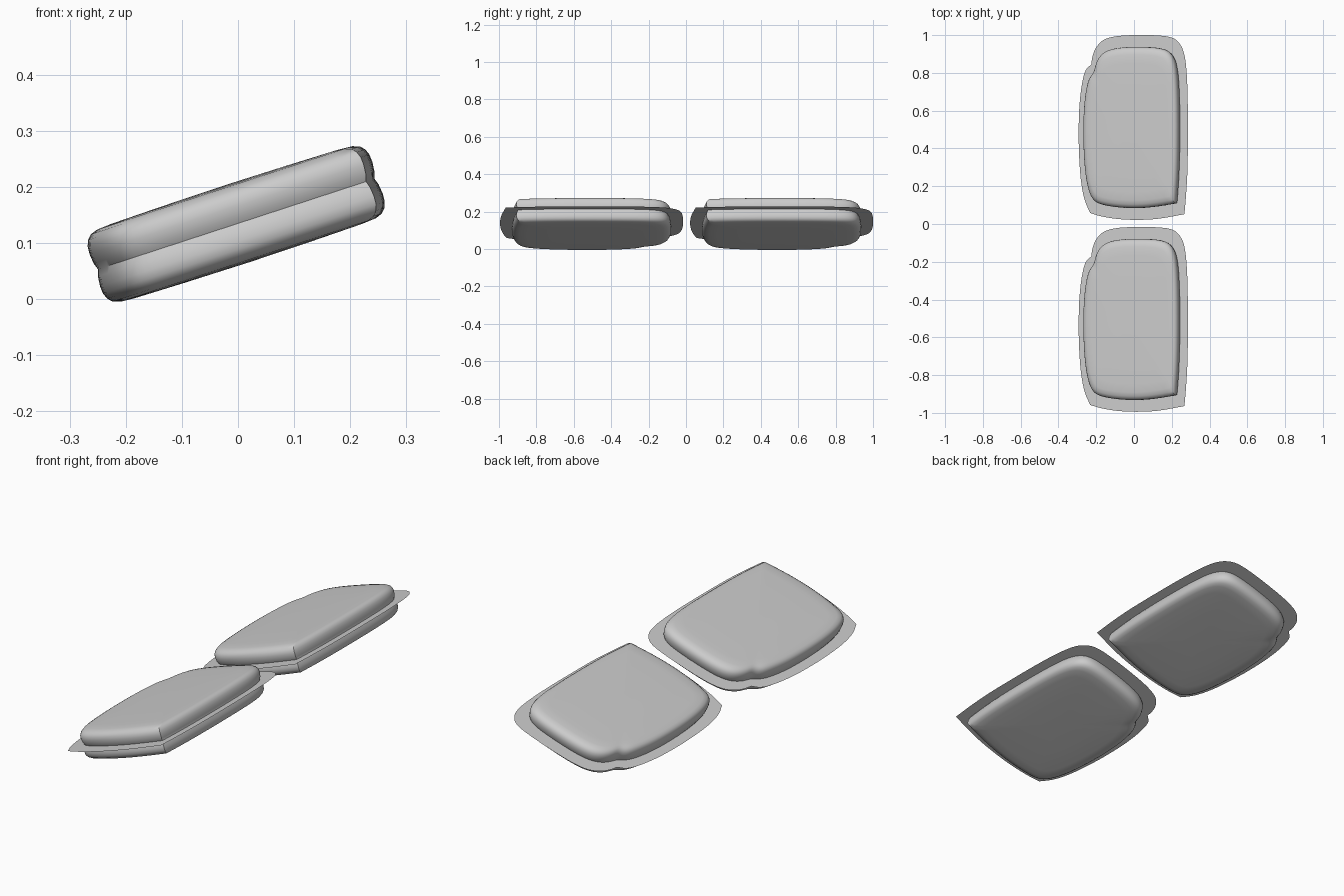
import bpy, bmesh, math
from mathutils import Vector, Matrix

if "Cube" in bpy.data.objects:
    bpy.data.objects.remove(bpy.data.objects["Cube"])

TILT = math.radians(18.1)
CY, CZ = 0.508, 0.135

mat = bpy.data.materials.new("plain grey")
mat.diffuse_color = (0.6, 0.6, 0.6, 1)
mat.use_nodes = True
mat.node_tree.nodes["Principled BSDF"].inputs["Base Color"].default_value = mat.diffuse_color

# Seam outline seen from above, in three runs that meet at sharp corners
RUNS = [
    [(-.226, .845), (-.255, .815), (-.272, .76), (-.285, .67), (-.292, .56), (-.292, .4),
     (-.282, .24), (-.262, .13), (-.232, .058)],
    [(-.232, .058), (-.17, .04), (-.08, .026), (.02, .022), (.13, .028), (.267, .052)],
    [(.267, .052), (.276, .16), (.284, .32), (.285, .6), (.28, .78), (.268, .89), (.245, .95),
     (.205, .985), (.13, .998), (0, 1.0), (-.1, .993), (-.165, .972), (-.203, .93),
     (-.22, .885), (-.226, .845)],
]


def catmull(pts, n=4):
    p = [Vector(q) for q in pts]
    p = [2 * p[0] - p[1]] + p + [2 * p[-1] - p[-2]]
    out = []
    for i in range(1, len(p) - 2):
        a, b, c, d = p[i - 1:i + 3]
        for k in range(n):
            t = k / n
            out.append(0.5 * (2 * b + (c - a) * t + (2 * a - 5 * b + 4 * c - d) * t * t
                              + (3 * b - a - 3 * c + d) * t ** 3))
    return out


# Outline in the cushion's own plane, centred
seam = [Vector((v.x / math.cos(TILT), v.y - CY)) for r in RUNS for v in catmull(r)]
corner = Vector((.267 / math.cos(TILT), .052 - CY))

# Padding outline: softened everywhere except at the one crisp corner
soft = list(seam)
for _ in range(8):
    n = len(soft)
    soft = [v if (v - corner).length < .03 else (soft[i - 1] + 2 * v + soft[(i + 1) % n]) / 4
            for i, v in enumerate(soft)]


def make(name, rings, y, cap):
    bm = bmesh.new()
    loops = [[bm.verts.new((v.x * s, v.y * s, w)) for v in pts] for pts, s, w in rings]
    n = len(loops[0])
    for a, b in zip(loops, loops[1:]):
        for i in range(n):
            j = (i + 1) % n
            bm.faces.new((a[i], a[j], b[j], b[i]))
    if cap:
        for loop, w in ((loops[0], rings[0][2] - .001), (loops[-1], rings[-1][2] + .001)):
            c = bm.verts.new((0, 0, w))
            for i in range(n):
                bm.faces.new((loop[i], loop[(i + 1) % n], c))
    bmesh.ops.recalc_face_normals(bm, faces=bm.faces)
    if not cap and sum(f.normal.z for f in bm.faces) < 0:
        bmesh.ops.reverse_faces(bm, faces=bm.faces)
    bm.transform(Matrix.Translation((0, y, CZ)) @ Matrix.Rotation(-TILT, 4, 'Y'))
    me = bpy.data.meshes.new(name)
    bm.to_mesh(me)
    bm.free()
    me.materials.append(mat)
    ob = bpy.data.objects.new(name, me)
    bpy.context.collection.objects.link(ob)
    bpy.ops.object.select_all(action='DESELECT')
    ob.select_set(True)
    bpy.context.view_layer.objects.active = ob
    bpy.ops.object.shade_smooth_by_angle(angle=math.radians(40))


# Padding cross-section: pinched at the seam, upright wall, rounded rim, slight crown
half = [(.855, 0), (.868, .012), (.874, .03), (.871, .044), (.857, .055), (.832, .063),
        (.79, .0675), (.7, .0695), (.4, .071)]
section = [(s, -w) for s, w in reversed(half[1:])] + half

for side, y in (("rear", CY), ("front", -CY)):
    make(side + "_cushion_padding", [(soft, s, w) for s, w in section], y, True)
    make(side + "_cushion_flange", [(seam, 1, 0), (soft, .85, 0)], y, False)
